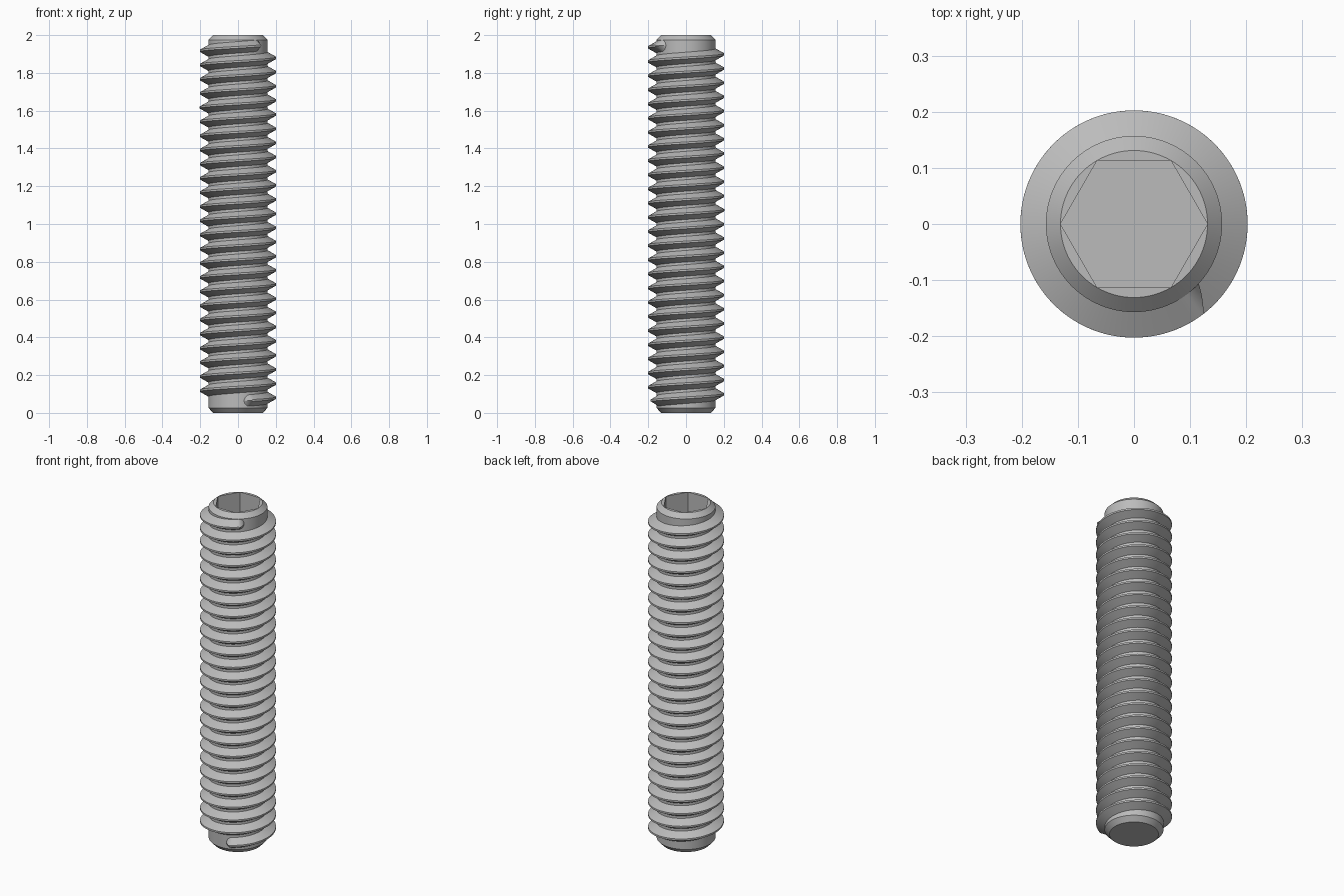
import bpy, bmesh
from math import pi, radians, sin, cos, sqrt

old = bpy.data.objects.get("Cube")
if old:
    bpy.data.objects.remove(old, do_unlink=True)

steel = bpy.data.materials.new("grey_steel")
steel.use_nodes = True
color = (0.5, 0.5, 0.5, 1)
steel.diffuse_color = color
steel.node_tree.nodes["Principled BSDF"].inputs["Base Color"].default_value = color

CORE, CREST, RIM = 0.157, 0.2025, 0.131
ROOT_W, CREST_W = 0.031, 0.005      # half widths of the thread
STEPS = 96


def finish(bm, name):
    bmesh.ops.recalc_face_normals(bm, faces=bm.faces)
    mesh = bpy.data.meshes.new(name)
    bm.to_mesh(mesh)
    bm.free()
    obj = bpy.data.objects.new(name, mesh)
    bpy.context.collection.objects.link(obj)
    mesh.materials.append(steel)
    bpy.ops.object.select_all(action='DESELECT')
    obj.select_set(True)
    bpy.context.view_layer.objects.active = obj
    bpy.ops.object.shade_smooth_by_angle(angle=radians(20))
    return obj


def ring(bm, r, z, n):
    return [bm.verts.new((r * cos(2 * pi * i / n), r * sin(2 * pi * i / n), z))
            for i in range(n)]


def bridge(bm, a, b):
    n = len(a)
    for i in range(n):
        j = (i + 1) % n
        bm.faces.new((a[i], a[j], b[j], b[i]))


# Core: chamfered shaft with a hexagonal socket in its top
bm = bmesh.new()
rings = [ring(bm, r, z, STEPS) for r, z in
         ((RIM, 0), (CORE, 0.027), (CORE, 1.975), (RIM, 2))]
for a, b in zip(rings, rings[1:]):
    bridge(bm, a, b)
bm.faces.new(rings[0])
rim = rings[-1]
floor = ring(bm, RIM, 1.8, 6)
side = STEPS // 6
corners = [rim[k * side] for k in range(6)]
bridge(bm, corners, floor)
bm.faces.new(floor)
for k in range(6):
    bm.faces.new([rim[(k * side + i) % STEPS] for i in range(side + 1)])
finish(bm, "screw_core")

# Thread: trapezoid swept along a helix, with rounded run-outs at both ends
START, END, TURNS = radians(-67), radians(-54), 25
Z0, Z1 = 0.066, 1.943
SPAN = END - START + TURNS * 2 * pi
count = TURNS * STEPS
runout = ROOT_W / CORE
samples = [-runout * cos(pi / 2 * i / 10) for i in range(1, 10)]
angles = samples + [SPAN * i / count for i in range(count + 1)]
angles += [SPAN - s for s in reversed(samples)]

bm = bmesh.new()
sections = []
for t in angles:
    d = max(0, -t, t - SPAN) * CORE     # distance past the end of the helix
    root = sqrt(max(ROOT_W ** 2 - d ** 2, 0))
    tip = sqrt(max(CREST_W ** 2 - d ** 2, 1e-7))
    drop = max(0, d - CREST_W) / (ROOT_W - CREST_W)
    top_r = CREST - drop * (CREST - CORE)
    z = Z0 + (Z1 - Z0) * t / SPAN
    a = START + t
    section = [(CORE - 0.001, -root), (top_r, -tip), (top_r, tip), (CORE - 0.001, root)]
    sections.append([bm.verts.new((r * cos(a), r * sin(a), z + w)) for r, w in section])
for a, b in zip(sections, sections[1:]):
    bridge(bm, a, b)
bm.faces.new(sections[0])
bm.faces.new(sections[-1])
finish(bm, "helical_thread")
